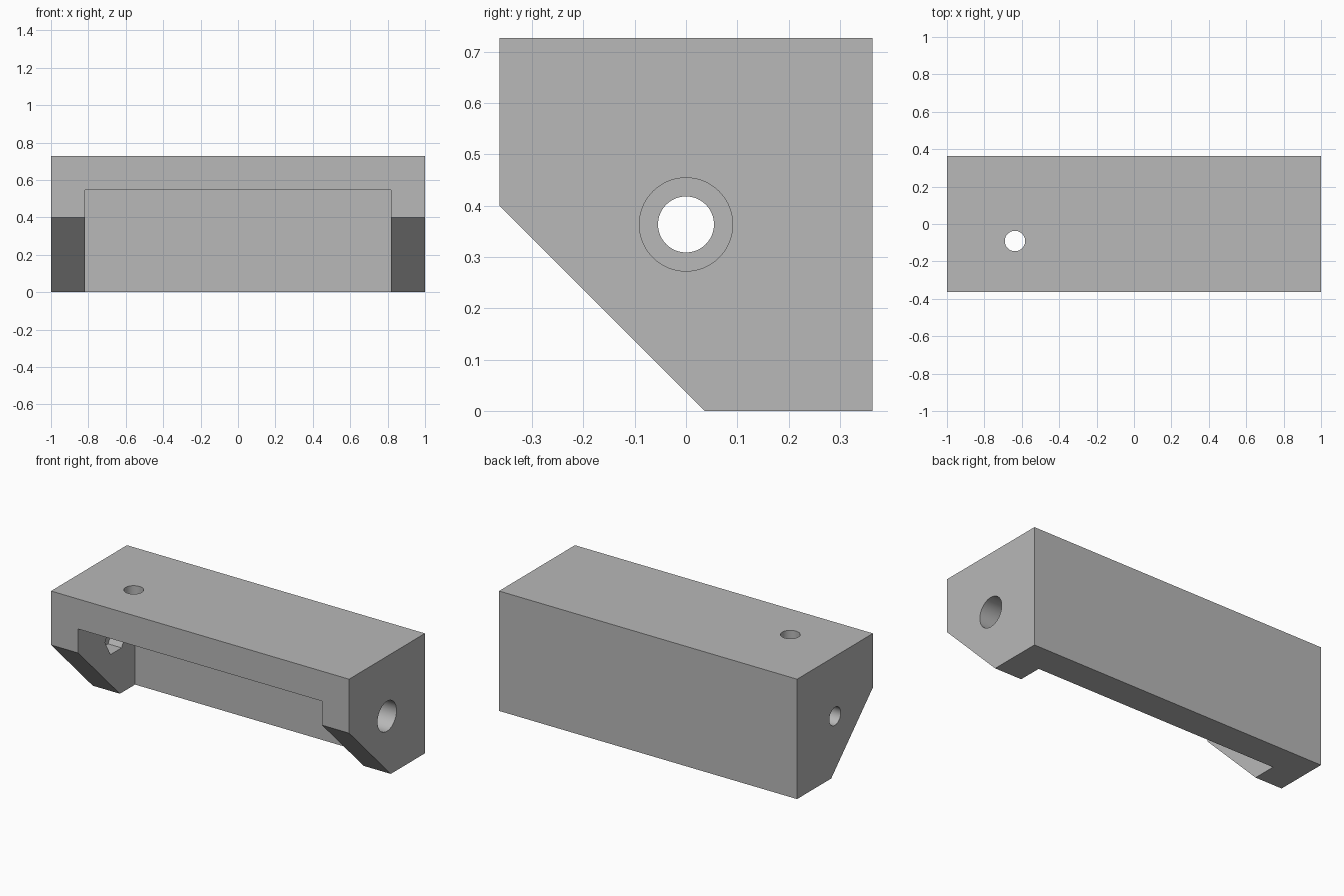
import bpy, bmesh, math
from mathutils import Matrix, Vector

cube = bpy.data.objects.get("Cube")
if cube:
    bpy.data.objects.remove(cube, do_unlink=True)

U = 2 / 110                  # one design unit; the body is 110 x 40 x 40
LENGTH, DEPTH, WALL = 110 * U, 40 * U, 10 * U
MID = DEPTH / 2

grey = bpy.data.materials.new("light grey")
grey.use_nodes = True
grey.diffuse_color = (0.48, 0.48, 0.48, 1)
grey.node_tree.nodes["Principled BSDF"].inputs["Base Color"].default_value = grey.diffuse_color


def make_object(name, bm):
    bmesh.ops.recalc_face_normals(bm, faces=bm.faces)
    mesh = bpy.data.meshes.new(name)
    bm.to_mesh(mesh)
    bm.free()
    mesh.materials.append(grey)
    obj = bpy.data.objects.new(name, mesh)
    bpy.context.collection.objects.link(obj)
    return obj


def box_cutter(name, low, high):
    bm = bmesh.new()
    low, high = Vector(low), Vector(high)
    bmesh.ops.create_cube(bm, size=1)
    bmesh.ops.scale(bm, vec=high - low, verts=bm.verts)
    bmesh.ops.translate(bm, vec=(low + high) / 2, verts=bm.verts)
    return make_object(name, bm)


def round_cutter(name, centre, radius, length, sides=64, along_x=True):
    bm = bmesh.new()
    turn = Matrix.Rotation(math.pi / 2 if along_x else 0, 4, 'Y')
    bmesh.ops.create_cone(bm, cap_ends=True, segments=sides, radius1=radius, radius2=radius,
                          depth=length, matrix=Matrix.Translation(centre) @ turn)
    return make_object(name, bm)


# Body: square section with a sloping lower front, drawn out along x
bm = bmesh.new()
section = [(-MID, 22 * U), (2 * U, 0), (MID, 0), (MID, DEPTH), (-MID, DEPTH)]
end = bm.faces.new([bm.verts.new((-LENGTH / 2, y, z)) for y, z in section])
drawn = bmesh.ops.extrude_face_region(bm, geom=[end])["geom"]
bmesh.ops.translate(bm, vec=(LENGTH, 0, 0),
                    verts=[v for v in drawn if isinstance(v, bmesh.types.BMVert)])
body = make_object("bracket_body", bm)

inner = LENGTH / 2 - WALL
cutters = [
    # Cavity open at the front and below
    box_cutter("cavity_cutter", (-inner, -1, -1), (inner, MID - WALL, DEPTH - WALL)),
    # Wide bore in the left end, narrow bore in the right end
    round_cutter("left_bore_cutter", (LENGTH / 2 - WALL / 2, 0, MID), 5 * U, WALL * 1.4),
    round_cutter("right_bore_cutter", (-LENGTH / 2 + WALL / 2, 0, MID), 3 * U, WALL * 1.4),
    # Hexagonal nut pocket on the inside of the right end
    round_cutter("nut_pocket_cutter", (-inner, 0, MID),
                 5.05 * U / math.cos(math.pi / 6), WALL, sides=6),
    # Hole through the top
    round_cutter("top_hole_cutter", (-35 * U, -5 * U, DEPTH - WALL / 2), 3 * U, WALL * 1.4,
                 along_x=False),
]

bpy.ops.object.select_all(action='DESELECT')
body.select_set(True)
bpy.context.view_layer.objects.active = body
for cutter in cutters:
    cutter.hide_render = True
    cut = body.modifiers.new(cutter.name, 'BOOLEAN')
    cut.operation = 'DIFFERENCE'
    cut.solver = 'EXACT'
    cut.object = cutter
    bpy.ops.object.modifier_apply(modifier=cut.name)
    bpy.data.objects.remove(cutter, do_unlink=True)

bpy.ops.object.shade_smooth_by_angle(angle=math.radians(30))
